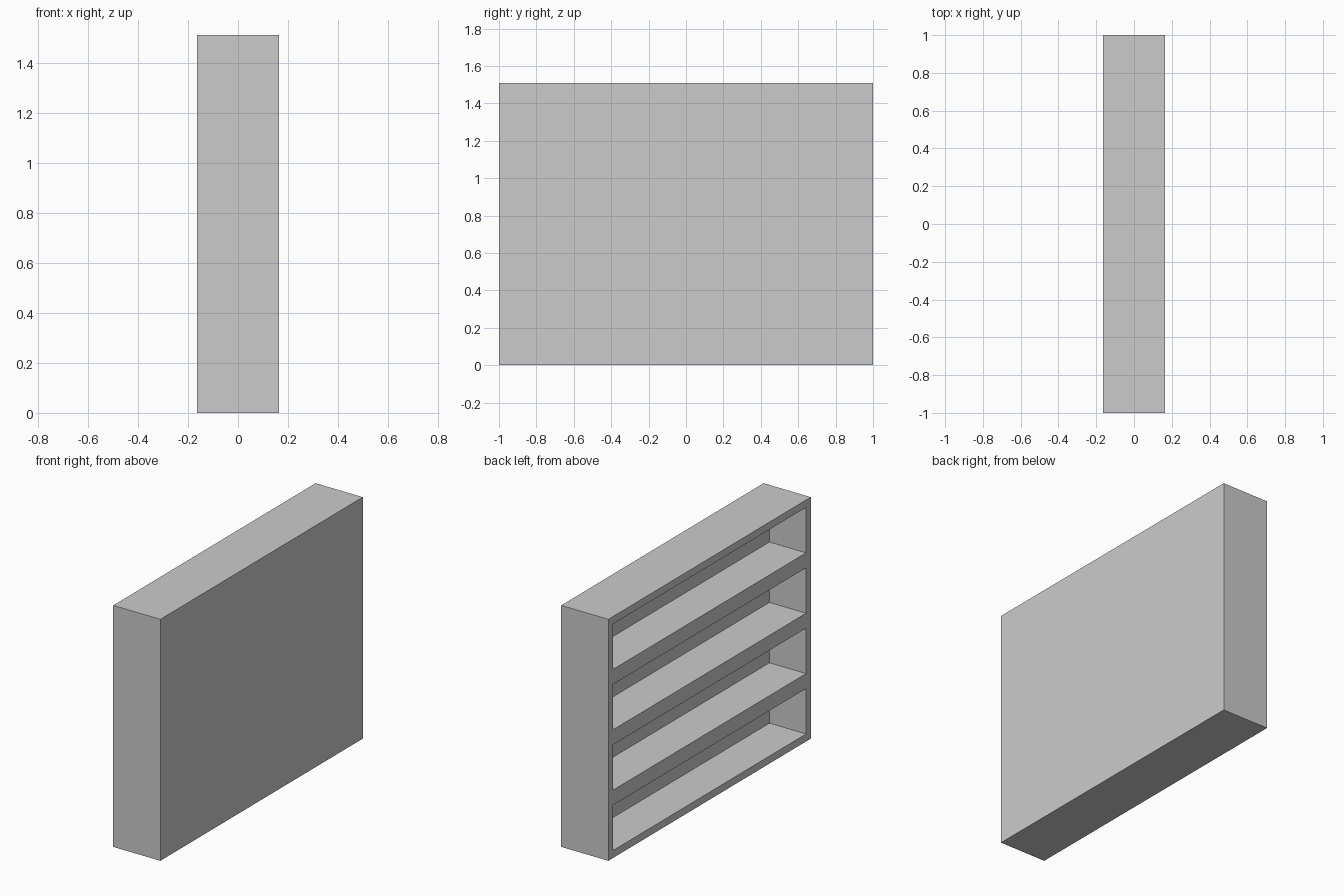
import bpy, bmesh
from mathutils import Matrix, Vector

if "Cube" in bpy.data.objects:
    bpy.data.objects.remove(bpy.data.objects["Cube"])

WIDTH, DEPTH, HEIGHT = 2.0, 0.326, 1.51
ROWS = 4
BORDER = 0.047       # frame around each opening (shelves are twice this)
RECESS = 0.253       # opening depth, leaving a thick back panel

bm = bmesh.new()

# Outer carcass block, standing on the floor
bmesh.ops.create_cube(bm, size=1, matrix=Matrix.Translation((0, 0, HEIGHT / 2))
                      @ Matrix.Diagonal((DEPTH, WIDTH, HEIGHT, 1)))

# Split into equal rows
for i in range(1, ROWS):
    bmesh.ops.bisect_plane(bm, geom=bm.verts[:] + bm.edges[:] + bm.faces[:],
                           plane_co=(0, 0, HEIGHT * i / ROWS), plane_no=(0, 0, 1))

# Open side faces -x: frame each row and push the opening inward
bm.normal_update()
openings = [f for f in bm.faces if f.normal.x < -0.9]
bmesh.ops.inset_individual(bm, faces=openings, thickness=BORDER, use_even_offset=True)
floors = bmesh.ops.extrude_discrete_faces(bm, faces=openings)["faces"]
bmesh.ops.translate(bm, vec=Vector((RECESS, 0, 0)),
                    verts=list({v for f in floors for v in f.verts}))

bmesh.ops.recalc_face_normals(bm, faces=bm.faces[:])
mesh = bpy.data.meshes.new("bookcase")
bm.to_mesh(mesh)
bm.free()
bpy.context.collection.objects.link(bpy.data.objects.new("bookcase", mesh))
